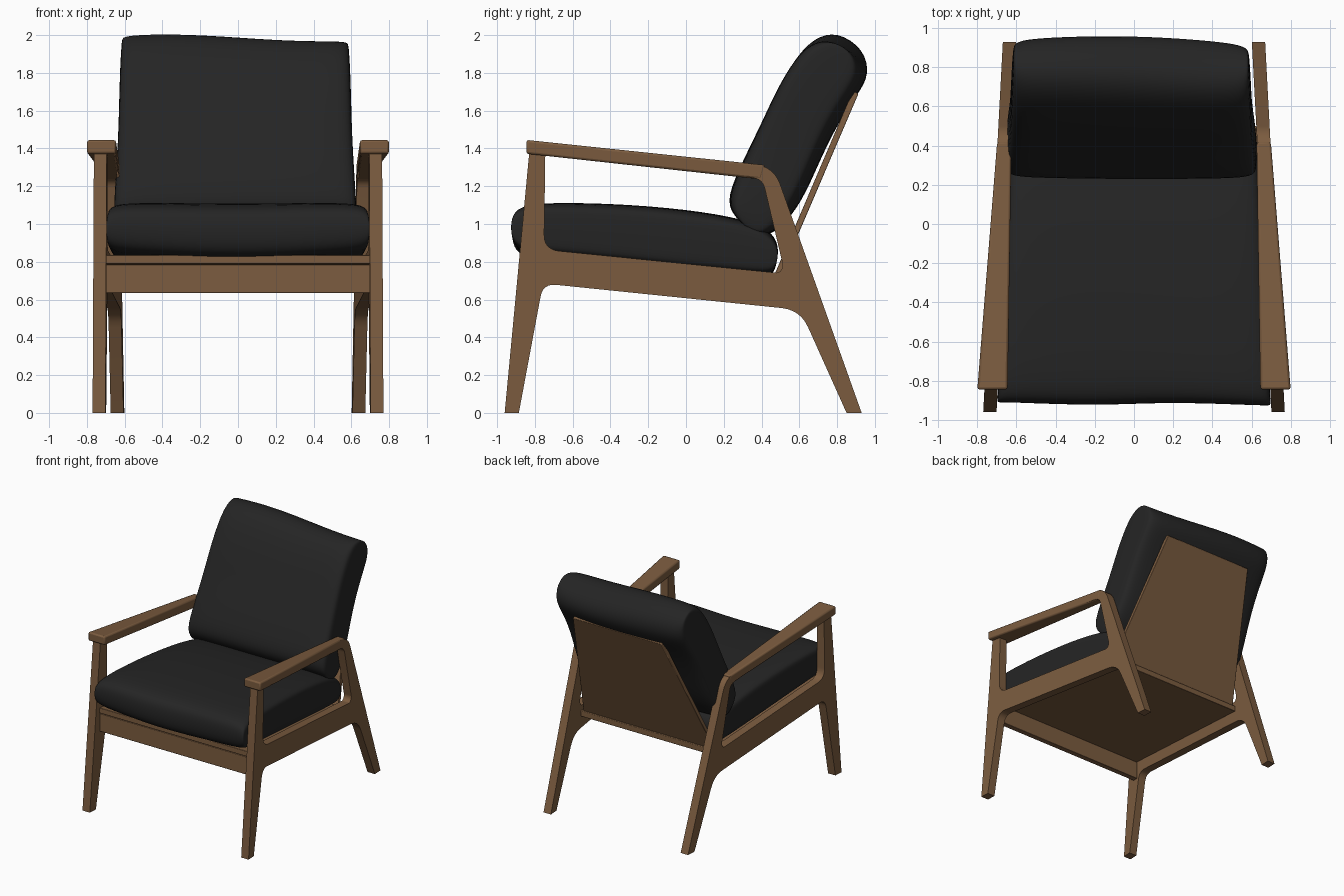
import bpy, bmesh, math
from mathutils import Vector

if "Cube" in bpy.data.objects:
    bpy.data.objects.remove(bpy.data.objects["Cube"], do_unlink=True)


def material(name, rgb):
    m = bpy.data.materials.new(name)
    m.use_nodes = True
    m.diffuse_color = (*rgb, 1)
    bsdf = m.node_tree.nodes["Principled BSDF"]
    bsdf.inputs["Base Color"].default_value = (*rgb, 1)
    bsdf.inputs["Roughness"].default_value = 0.7
    return m


WOOD = material("brown wood", (0.2, 0.107, 0.05))
FABRIC = material("black fabric", (0.018, 0.018, 0.018))


def finish(name, bm, mat, angle=35):
    bmesh.ops.recalc_face_normals(bm, faces=bm.faces)
    mesh = bpy.data.meshes.new(name)
    bm.to_mesh(mesh)
    bm.free()
    mesh.materials.append(mat)
    ob = bpy.data.objects.new(name, mesh)
    bpy.context.collection.objects.link(ob)
    bpy.ops.object.select_all(action="DESELECT")
    ob.select_set(True)
    bpy.context.view_layer.objects.active = ob
    bpy.ops.object.shade_smooth_by_angle(angle=math.radians(angle))
    return ob


def rounded(corners, steps=6):
    """Replace each (y, z, radius) corner with a short curve."""
    pts = []
    for i, (y, z, r) in enumerate(corners):
        c = Vector((y, z))
        if r == 0:
            pts.append(c)
            continue
        before = Vector(corners[i - 1][:2])
        after = Vector(corners[(i + 1) % len(corners)][:2])
        a = c + (before - c).normalized() * r
        b = c + (after - c).normalized() * r
        for k in range(steps + 1):
            t = k / steps
            pts.append(a * (1 - t) ** 2 + c * 2 * t * (1 - t) + b * t * t)
    return pts


def frame_x(y):
    """Centre of the side frame, which closes in toward the back."""
    return 0.685 - 0.053 * y


# Side frames: legs, side rail and arm core in one piece with a window
outer = [(-0.96, 0, 0), (-0.885, 0, 0), (-0.757, 0.685, 0.07), (0.605, 0.545, 0.1),
         (0.85, 0, 0), (0.93, 0, 0), (0.465, 1.305, 0.1), (-0.825, 1.43, 0)]
window = [(-0.745, 1.365, 0), (-0.752, 0.865, 0.08), (0.495, 0.74, 0.02),
          (0.515, 0.775, 0.02), (0.405, 1.238, 0.05)]
curve = bpy.data.curves.new("frame_outline", "CURVE")
curve.dimensions = "2D"
curve.fill_mode = "BOTH"
curve.extrude = 0.034
for loop in (outer, window):
    pts = rounded(loop)
    spline = curve.splines.new("POLY")
    spline.points.add(len(pts) - 1)
    for p, co in zip(spline.points, pts):
        p.co = (co.x, co.y, 0, 1)
    spline.use_cyclic_u = True
helper = bpy.data.objects.new("frame_outline", curve)
bpy.context.collection.objects.link(helper)
bpy.context.view_layer.update()
flat = bpy.data.meshes.new_from_object(helper.evaluated_get(bpy.context.evaluated_depsgraph_get()))
bpy.data.objects.remove(helper, do_unlink=True)
bm = bmesh.new()
bm.from_mesh(flat)
bmesh.ops.remove_doubles(bm, verts=bm.verts, dist=0.0005)
for v in bm.verts:
    y, z, x = v.co
    v.co = (frame_x(y) + x, y, z)
side_frames = finish("side_frames", bm, WOOD)
side_frames.modifiers.new("mirror", "MIRROR")


def block(name, a, b, mirror=False, bevel=0.006):
    """Six-sided block between sections (x0, x1, (y, z) low, (y, z) high)."""
    bm = bmesh.new()
    ends = []
    for x0, x1, low, high in (a, b):
        ends.append([bm.verts.new(p) for p in
                     ((x0, *low), (x1, *low), (x1, *high), (x0, *high))])
    bm.faces.new(ends[0])
    bm.faces.new(ends[1])
    for i in range(4):
        j = (i + 1) % 4
        bm.faces.new((ends[0][i], ends[0][j], ends[1][j], ends[1][i]))
    ob = finish(name, bm, WOOD)
    if bevel:
        mod = ob.modifiers.new("soft_edges", "BEVEL")
        mod.width = bevel
        mod.segments = 2
    if mirror:
        ob.modifiers.new("mirror", "MIRROR")
    return ob


# Arm pads: wide at the front, merging with the frame at the back
block("arm_rests", (0.645, 0.80, (-0.845, 1.372), (-0.845, 1.445)),
      (0.626, 0.699, (0.40, 1.236), (0.42, 1.312)), mirror=True, bevel=0.012)

# Front rail, sloping seat board and tapered back board
block("front_rail", (-0.70, 0.70, (-0.835, 0.635), (-0.835, 0.785)),
      (-0.695, 0.695, (-0.79, 0.635), (-0.79, 0.785)), bevel=0.004)
block("seat_board", (-0.70, 0.70, (-0.84, 0.79), (-0.84, 0.835)),
      (-0.625, 0.625, (0.50, 0.652), (0.50, 0.70)), bevel=0.004)
block("back_board", (-0.61, 0.61, (0.485, 0.69), (0.455, 0.70)),
      (-0.41, 0.41, (0.913, 1.69), (0.883, 1.705)), bevel=0.004)


def cushion(name, rows, shift, sag):
    """Pillow from rows of (face y, z, underside y, z, half width)."""
    stations = [(-1, .62), (-.98, .8), (-.9, .95), (-.6, 1), (-.2, 1.03),
                (.2, 1.03), (.6, 1), (.9, .95), (.98, .8), (1, .62)]
    bm = bmesh.new()
    rings = []
    for s, thick in stations:
        top, under = [], []
        for i, (y0, z0, y1, z1, w) in enumerate(rows):
            a, b = Vector((y0, z0)), Vector((y1, z1))
            mid = (a + b) / 2
            for p, side in ((a, top), (b, under)):
                q = mid + (p - mid) * thick
                dy, dz = sag(s, i / (len(rows) - 1))
                side.append(bm.verts.new((s * w + shift, q.x + dy, q.y + dz)))
        rings.append((top, under))
    n = len(rows)
    for (t0, u0), (t1, u1) in zip(rings, rings[1:]):
        a, b = t0 + u0[::-1], t1 + u1[::-1]
        for i in range(2 * n):
            j = (i + 1) % (2 * n)
            bm.faces.new((a[i], a[j], b[j], b[i]))
    for top, under in (rings[0], rings[-1]):
        for i in range(n - 1):
            bm.faces.new((top[i], top[i + 1], under[i + 1], under[i]))
    ob = finish(name, bm, FABRIC, 180)
    mod = ob.modifiers.new("soft", "SUBSURF")
    mod.levels = mod.render_levels = 2
    return ob


# Seat cushion, front to back
seat_rows = [(-0.92, 1.035, -0.92, 0.90, 0.70), (-0.88, 1.09, -0.87, 0.835, 0.695),
             (-0.74, 1.115, -0.74, 0.825, 0.69), (-0.3, 1.105, -0.3, 0.78, 0.668),
             (0.1, 1.065, 0.1, 0.74, 0.648), (0.36, 1.01, 0.36, 0.72, 0.632),
             (0.46, 0.95, 0.45, 0.725, 0.625), (0.495, 0.87, 0.475, 0.765, 0.62)]
cushion("seat_cushion", seat_rows, 0,
        lambda s, t: (0.008 * math.sin(5 * s) * (1 - t), -0.012 * math.cos(3 * s) * (1 - t)))

# Back cushion, bottom to top, with a slightly slumped upper edge
back_rows = [(0.27, 1.02, 0.39, 0.925, 0.63), (0.215, 1.11, 0.49, 0.965, 0.645),
             (0.275, 1.27, 0.61, 1.12, 0.635), (0.405, 1.53, 0.70, 1.33, 0.62),
             (0.49, 1.72, 0.80, 1.54, 0.615), (0.59, 1.89, 0.915, 1.71, 0.61),
             (0.68, 1.985, 0.965, 1.80, 0.605), (0.80, 2.02, 0.945, 1.925, 0.60)]
cushion("back_cushion", back_rows, -0.015,
        lambda s, t: (-0.015 * s * t - 0.025 * t * s * s,
                      -t ** 3 * (0.018 + 0.022 * math.sin(2.4 * s))))
